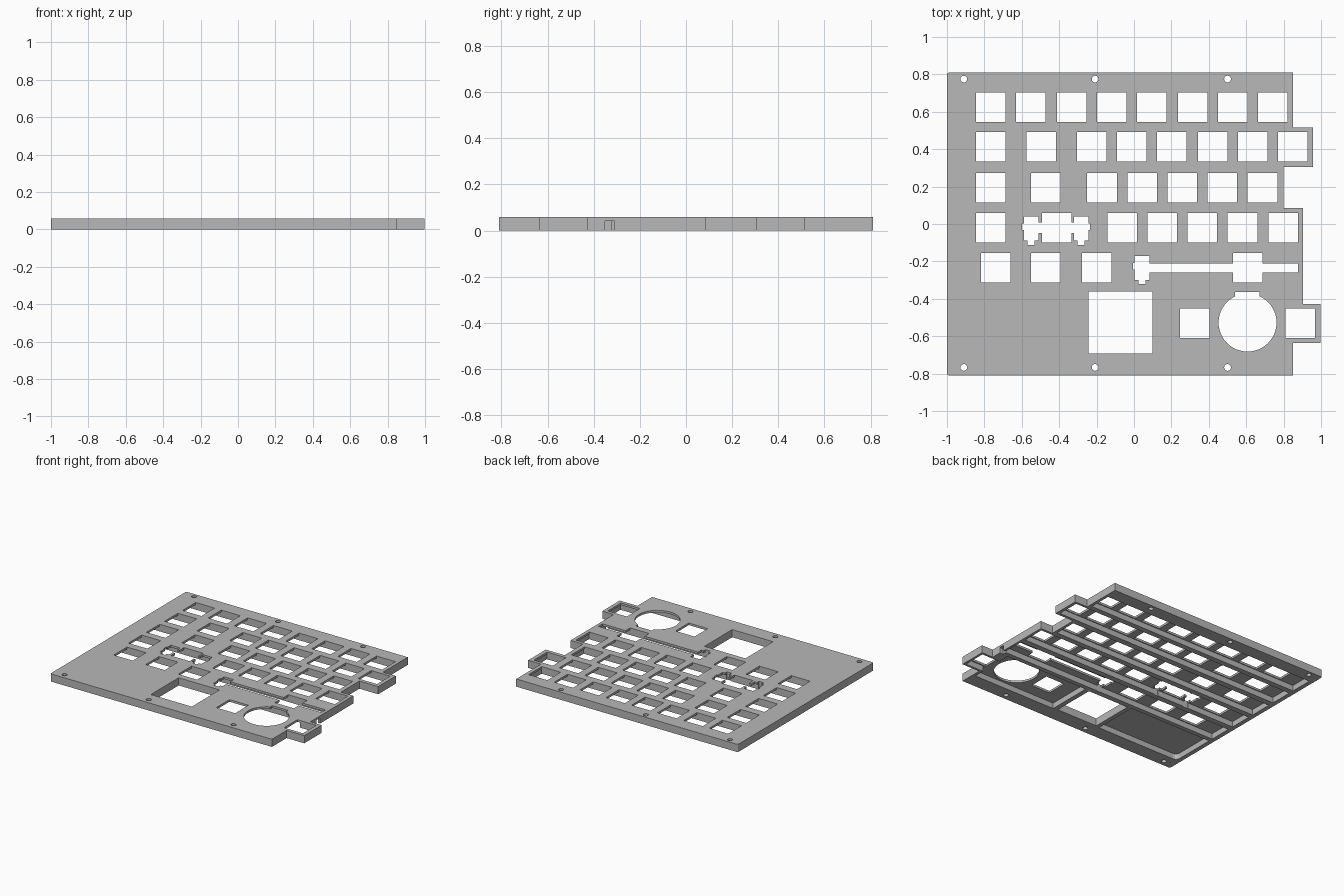
import bpy, bmesh, math

if "Cube" in bpy.data.objects:
    bpy.data.objects.remove(bpy.data.objects["Cube"], do_unlink=True)

HEIGHT, UNDERSIDE, HALF_KEY = 0.058, 0.042, 0.079


def prism(bm, points, z0, z1):
    """Extrude a flat outline from z0 to z1."""
    low = bm.faces.new([bm.verts.new((x, y, z0)) for x, y in points])
    made = bmesh.ops.extrude_face_region(bm, geom=[low])["geom"]
    top = [v for v in made if isinstance(v, bmesh.types.BMVert)]
    bmesh.ops.translate(bm, vec=(0, 0, z1 - z0), verts=top)


def rect(x0, x1, y0, y1):
    return [(x0, y0), (x1, y0), (x1, y1), (x0, y1)]


def disc(x, y, r, n):
    return [(x + r * math.cos(math.tau * i / n), y + r * math.sin(math.tau * i / n))
            for i in range(n)]


def finish(bm, name):
    bmesh.ops.recalc_face_normals(bm, faces=bm.faces)
    mesh = bpy.data.meshes.new(name)
    bm.to_mesh(mesh)
    bm.free()
    obj = bpy.data.objects.new(name, mesh)
    bpy.context.collection.objects.link(obj)
    return obj


def cut(target, outlines, z0, z1):
    """Subtract a set of prisms from the target."""
    bm = bmesh.new()
    for points in outlines:
        prism(bm, points, z0, z1)
    cutter = finish(bm, "cutter")
    cutter.hide_render = True
    mod = target.modifiers.new("cut", "BOOLEAN")
    mod.operation, mod.object, mod.solver = "DIFFERENCE", cutter, "EXACT"
    mod.use_self = True
    bpy.context.view_layer.objects.active = target
    bpy.ops.object.modifier_apply(modifier=mod.name)
    bpy.data.objects.remove(cutter, do_unlink=True)


# Solid plate with the stepped right side and softened left corners
outline = [(-1, -0.81), (0.85, -0.81), (0.85, -0.635), (0.998, -0.635),
           (0.998, -0.427), (0.903, -0.427), (0.903, 0.085), (0.80, 0.085),
           (0.80, 0.305), (0.957, 0.305), (0.957, 0.515), (0.85, 0.515),
           (0.85, 0.81), (-1, 0.81)]
bm = bmesh.new()
prism(bm, outline, 0, HEIGHT)
corners = [e for e in bm.edges if all(v.co.x < -0.99 for v in e.verts)
           and abs(e.verts[0].co.z - e.verts[1].co.z) > 0.01]
bmesh.ops.bevel(bm, geom=corners, offset=0.012, segments=3, affect="EDGES", profile=0.5)
plate = finish(bm, "switch_plate")

# Key rows: centre height, inner face of the right wall, key centres
rows = [
    (0.625, 0.828, [-0.767, -0.553, -0.334, -0.118, 0.096, 0.313, 0.529, 0.743]),
    (0.412, 0.934, [-0.767, -0.497, -0.225, -0.011, 0.203, 0.42, 0.634, 0.848]),
    (0.195, 0.778, [-0.767, -0.471, -0.171, 0.043, 0.259, 0.473, 0.687]),
    (-0.019, 0.883, [-0.767, -0.414, -0.064, 0.15, 0.366, 0.58, 0.797]),
    (-0.235, 0.886, [-0.738, -0.471, -0.2, 0.607]),
]

# Pockets underneath, leaving ribs between the rows
pockets = [rect(-0.967, xr, y - 0.086, y + 0.086) for y, xr, _ in rows]
corner = [(-0.967 + 0.03 * (1 - math.cos(a)), -0.70 + 0.03 * (1 - math.sin(a)))
          for a in (0, math.pi / 6, math.pi / 3, math.pi / 2)]
pockets.append([*corner, (-0.275, -0.70), (-0.275, -0.355), (-0.967, -0.355)])
pockets.append(rect(0.135, 0.828, -0.70, -0.355))
pockets.append(rect(0.75, 0.98, -0.618, -0.444))
cut(plate, pockets, -0.02, UNDERSIDE)

# Key openings
keys = [(x, y) for y, _, xs in rows for x in xs] + [(0.324, -0.53), (0.89, -0.53)]
holes = [rect(x - HALF_KEY, x + HALF_KEY, y - HALF_KEY, y + HALF_KEY) for x, y in keys]

# Module window, dial opening with its tab
holes.append(rect(-0.243, 0.099, -0.692, -0.361))
holes.append(disc(0.607, -0.527, 0.155, 48))
holes.append(rect(0.54, 0.672, -0.45, -0.363))


# Stabiliser openings: body, lower nub, side nub
def stabiliser(x, y, side):
    holes.append(rect(x - 0.039, x + 0.039, y - 0.07, y + 0.06))
    holes.append(rect(x - 0.019, x + 0.019, y - 0.092, y - 0.05))
    holes.append(rect(x + side * 0.025 - 0.023, x + side * 0.025 + 0.023,
                      y - 0.012, y + 0.022))


stabiliser(-0.55, -0.019, -1)
stabiliser(-0.283, -0.019, 1)
stabiliser(0.043, -0.23, -1)
holes.append(rect(-0.53, -0.30, -0.048, 0.008))
holes.append(rect(0.06, 0.878, -0.26, -0.21))

# Screw holes
for x in (-0.91, -0.208, 0.5):
    for y in (-0.767, 0.775):
        holes.append(disc(x, y, 0.018, 20))
cut(plate, holes, -0.03, HEIGHT + 0.03)

# Small notch in the right wall
cut(plate, [rect(0.875, 0.95, -0.352, -0.31)], -0.04, UNDERSIDE)

# Grey material
grey = bpy.data.materials.new("plain grey")
grey.use_nodes = True
colour = (0.48, 0.48, 0.48, 1)
grey.diffuse_color = colour
grey.node_tree.nodes["Principled BSDF"].inputs["Base Color"].default_value = colour
plate.data.materials.clear()
plate.data.materials.append(grey)
for face in plate.data.polygons:
    face.material_index = 0
